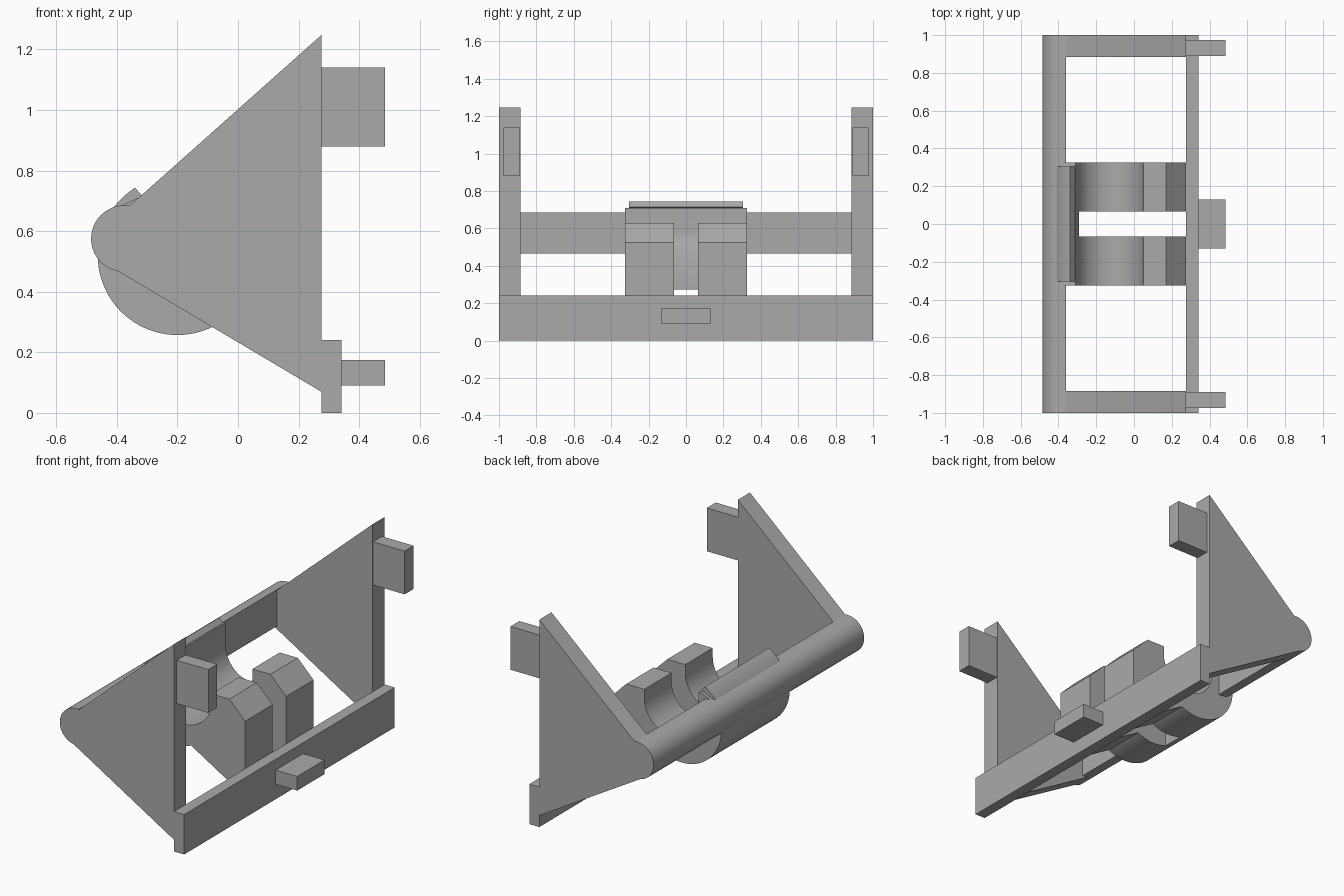
import bpy
import bmesh
from math import cos, sin, radians

old = bpy.data.objects.get("Cube")
if old:
    bpy.data.objects.remove(old, do_unlink=True)

# One plain grey for everything
grey = bpy.data.materials.new("plain_grey")
grey.use_nodes = True
colour = (0.4, 0.4, 0.4, 1)
grey.diffuse_color = colour
grey.node_tree.nodes["Principled BSDF"].inputs["Base Color"].default_value = colour


def arc(cx, cz, r, start, end, steps=24):
    """Points on a circle in the xz plane, angles in degrees."""
    angles = [radians(start + (end - start) * i / steps) for i in range(steps + 1)]
    return [(cx + r * cos(a), cz + r * sin(a)) for a in angles]


def extrude(name, profile, y0, y1):
    """Solid with an xz profile, running from y0 to y1."""
    bm = bmesh.new()
    face = bm.faces.new([bm.verts.new((x, y0, z)) for x, z in profile])
    result = bmesh.ops.extrude_face_region(bm, geom=[face])
    moved = [v for v in result["geom"] if isinstance(v, bmesh.types.BMVert)]
    bmesh.ops.translate(bm, verts=moved, vec=(0, y1 - y0, 0))
    bmesh.ops.recalc_face_normals(bm, faces=bm.faces)
    mesh = bpy.data.meshes.new(name)
    bm.to_mesh(mesh)
    bm.free()
    mesh.materials.append(grey)
    obj = bpy.data.objects.new(name, mesh)
    bpy.context.collection.objects.link(obj)
    bpy.ops.object.select_all(action="DESELECT")
    obj.select_set(True)
    bpy.context.view_layer.objects.active = obj
    bpy.ops.object.shade_smooth_by_angle(angle=radians(25))
    return obj


def rect(x0, x1, z0, z1):
    return [(x0, z0), (x1, z0), (x1, z1), (x0, z1)]


# Rounded rail joining the two side plates
rail = [(-0.36, 0.685)] + arc(-0.375, 0.575, 0.11, 90, 270) + [(-0.36, 0.465)]
extrude("rounded_rail", rail, -1, 1)

# Flat crossbar with its centre tab
extrude("crossbar", rect(0.275, 0.342, 0, 0.24), -1, 1)
extrude("crossbar_tab", rect(0.342, 0.485, 0.09, 0.175), -0.13, 0.13)

# Cradle outlines: full arm, and the back wall left behind the slot
top = [(-0.33, 0.71), (-0.31, 0.71)]
arm = (arc(-0.2, 0.52, 0.263, 296, 145, 36) + top
       + arc(-0.13, 0.58, 0.18, 180, 360, 36)
       + [(0.05, 0.63), (0.17, 0.63), (0.275, 0.525), (0.275, 0.07)])
back_wall = (arc(-0.2, 0.52, 0.263, 250, 145) + top
             + arc(-0.13, 0.58, 0.18, 180, 207, 6))
extrude("cradle_back", back_wall, -0.065, 0.065)

# Lip along the cradle's upper edge
lip = arc(-0.2, 0.52, 0.263, 143, 122, 8) + [(-0.315, 0.715), (-0.37, 0.66)]
extrude("cradle_lip", lip, -0.305, 0.305)

# Mirrored pairs
plate = [(-0.40, 0.47), (0.275, 0.07), (0.275, 1.247), (-0.365, 0.677), (-0.40, 0.66)]
for side, s in (("front", -1), ("back", 1)):
    extrude(side + "_side_plate", plate, s * 0.885, s * 1)
    extrude(side + "_plate_tab", rect(0.275, 0.485, 0.88, 1.14), s * 0.89, s * 0.975)
    extrude(side + "_cradle_arm", arm, s * 0.065, s * 0.325)
